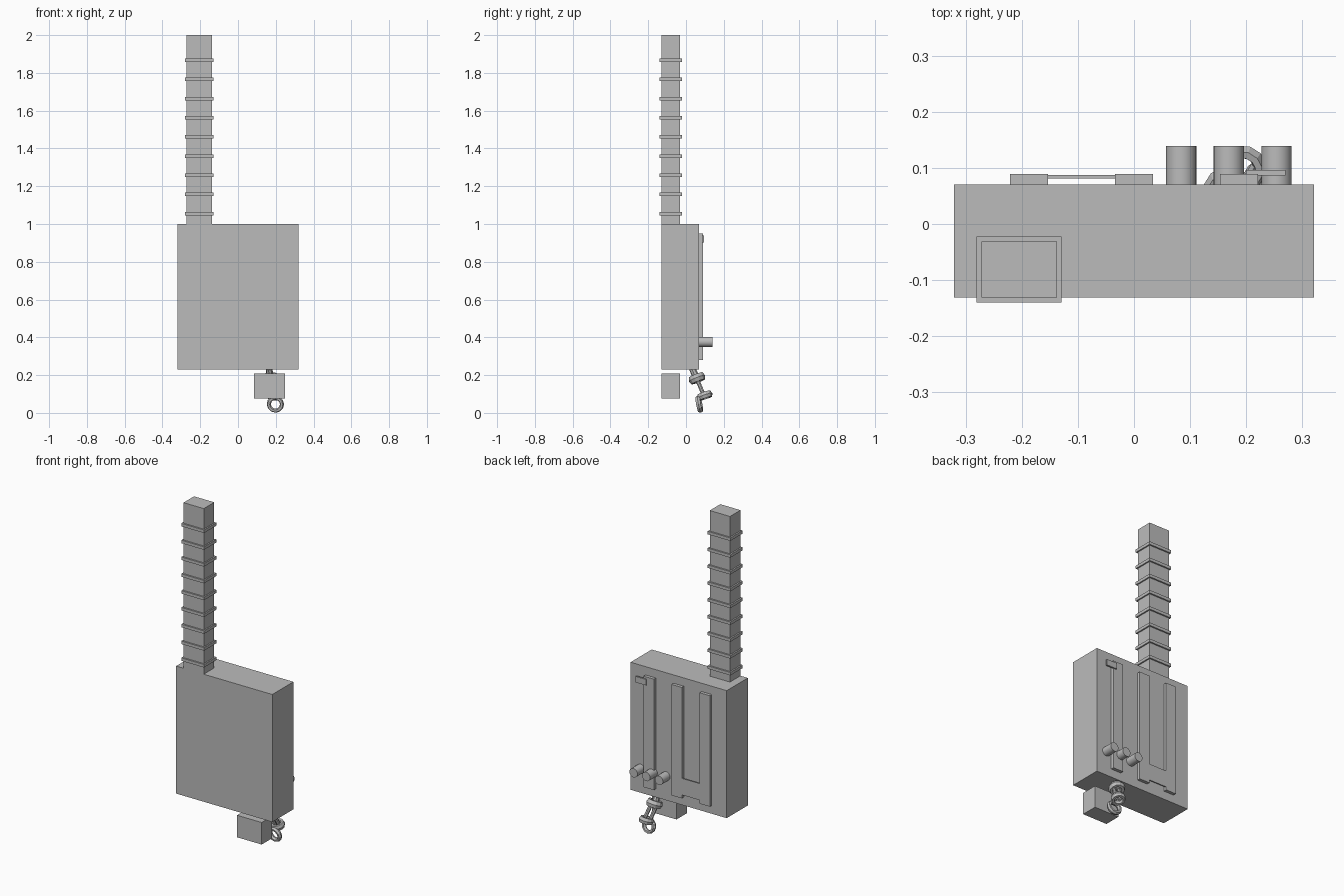
import bpy, math
from mathutils import Vector

if "Cube" in bpy.data.objects:
    bpy.data.objects.remove(bpy.data.objects["Cube"])

grey = bpy.data.materials.new("plain grey")
grey.diffuse_color = (0.5, 0.5, 0.5, 1)
grey.use_nodes = True
grey.node_tree.nodes["Principled BSDF"].inputs["Base Color"].default_value = grey.diffuse_color


def finish(name, smooth=False):
    ob = bpy.context.object
    ob.name = name
    ob.data.materials.append(grey)
    if smooth:
        bpy.ops.object.shade_smooth_by_angle(angle=math.radians(40))
    return ob


def box(name, x0, x1, y0, y1, z0, z1):
    bpy.ops.mesh.primitive_cube_add(
        size=1, location=((x0 + x1) / 2, (y0 + y1) / 2, (z0 + z1) / 2))
    bpy.context.object.scale = (x1 - x0, y1 - y0, z1 - z0)
    bpy.ops.object.transform_apply(location=False, rotation=False, scale=True)
    return finish(name)


def rod(name, a, b, r, sides=8):
    a, b = Vector(a), Vector(b)
    bpy.ops.mesh.primitive_cylinder_add(
        vertices=sides, radius=r, depth=(b - a).length, location=(a + b) / 2,
        rotation=(b - a).to_track_quat('Z', 'Y').to_euler())
    return finish(name, True)


def ring(name, centre, axis, major, minor, stretch=1):
    bpy.ops.mesh.primitive_torus_add(
        major_segments=12, minor_segments=6, major_radius=major, minor_radius=minor,
        location=centre, rotation=Vector(axis).to_track_quat('Z', 'Y').to_euler())
    bpy.context.object.scale.z = stretch
    return finish(name)


# main case and the small box under it
box("case", -0.321, 0.321, -0.131, 0.07, 0.23, 1.0)
box("lower_box", 0.085, 0.25, -0.131, -0.031, 0.075, 0.208)

# ribbed mast
box("mast", -0.272, -0.137, -0.131, -0.031, 1.0, 2.0)
for i in range(9):
    z = 1.055 + i * 0.1015
    box("mast_band", -0.281, -0.129, -0.14, -0.022, z - 0.009, z + 0.009)

# straps on the back, cross panel and buckle
for x in (-0.187, 0.0, 0.187):
    box("strap", x - 0.034, x + 0.034, 0.07, 0.089, 0.28, 0.95)
box("cross_panel", -0.154, -0.033, 0.081, 0.087, 0.30, 0.40)
box("buckle", 0.20, 0.27, 0.086, 0.096, 0.902, 0.938)

# three knobs
for x in (0.084, 0.169, 0.254):
    rod("knob", (x, 0.069, 0.376), (x, 0.139, 0.376), 0.027, 24)

# hanging linkage: stem, collars, twin rods and end loop
rod("stem", (0.165, 0.033, 0.235), (0.17, 0.058, 0.18), 0.018)
ring("upper_collar", (0.17, 0.058, 0.183), (0.1, 0.35, -0.9), 0.032, 0.015, 1.5)
for dx in (-0.018, 0.018):
    rod("twin_rod", (0.17 + dx, 0.055, 0.185), (0.195 + dx, 0.098, 0.085), 0.011)
ring("lower_collar", (0.195, 0.1, 0.092), (0.1, 0.3, -0.9), 0.030, 0.012, 1.6)
ring("end_loop", (0.198, 0.07, 0.046), (0.1, 1, 0.2), 0.035, 0.011, 1.3)
